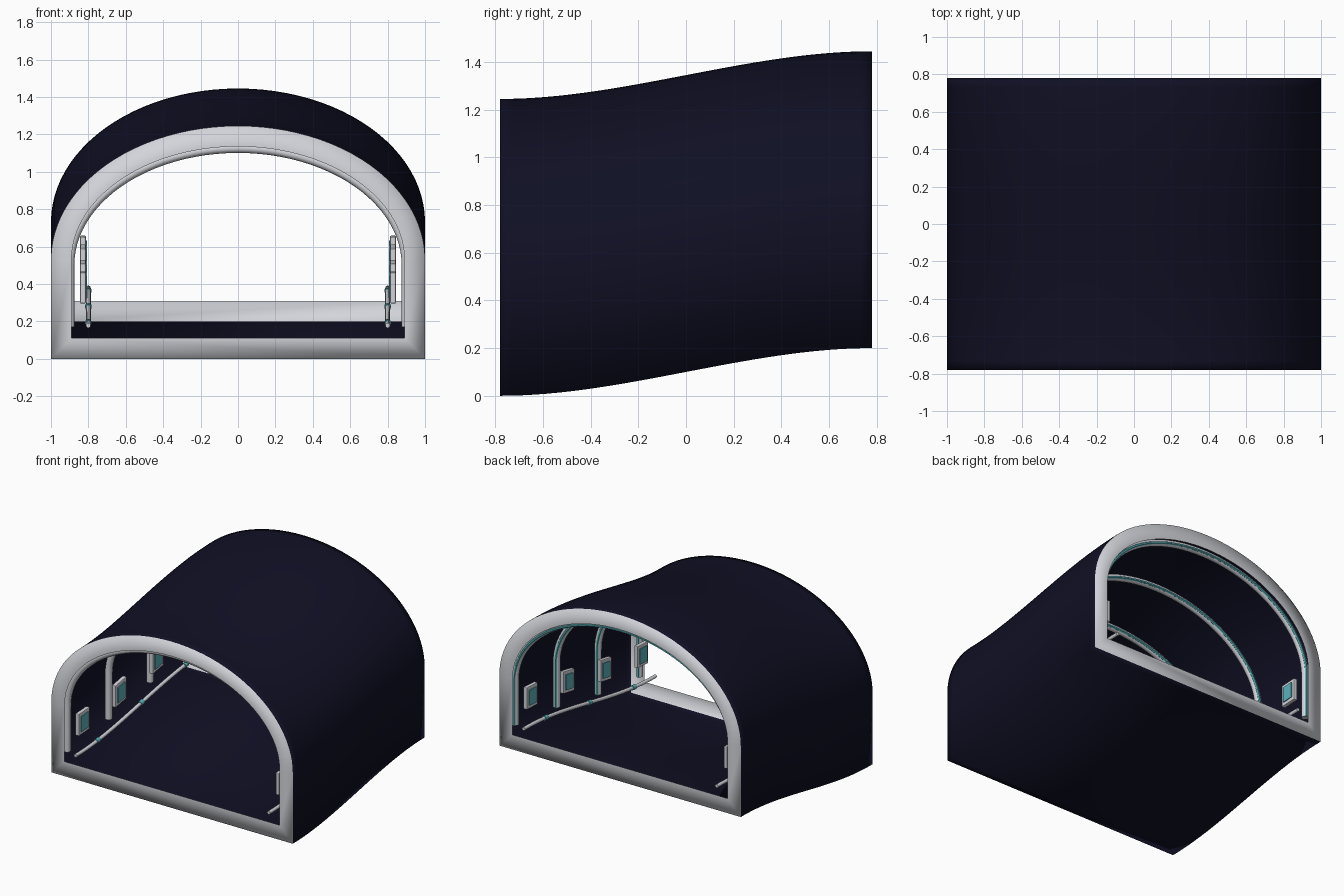
import bpy, bmesh, math
from mathutils import Vector

cube = bpy.data.objects.get("Cube")
if cube:
    bpy.data.objects.remove(cube, do_unlink=True)

HALF = 0.78      # half length of the tunnel
RISE = 0.2       # how far the back end climbs
RIM = 0.11       # width of the end frames


def material(name, rgb):
    m = bpy.data.materials.new(name)
    m.use_nodes = True
    m.diffuse_color = (*rgb, 1)
    m.node_tree.nodes["Principled BSDF"].inputs["Base Color"].default_value = (*rgb, 1)
    return m


NAVY = material("dark navy", (0.005, 0.005, 0.018))
WHITE = material("pale grey", (0.65, 0.66, 0.7))
TEAL = material("teal", (0.1, 0.45, 0.5))


def lift(y):
    """Smooth climb of the floor along the tunnel."""
    t = min(max((y + HALF) / (2 * HALF), 0), 1)
    return RISE * t * t * (3 - 2 * t)


def arch(half_width, foot, spring, height, steps=48):
    """Points of an arch with straight legs, from right foot to left foot."""
    pts = [(half_width, foot)]
    for i in range(steps + 1):
        a = math.pi * i / steps
        pts.append((half_width * math.cos(a), spring + height * math.sin(a)))
    return pts + [(-half_width, foot)]


def mesh_object(name, bm, mats):
    me = bpy.data.meshes.new(name)
    bm.to_mesh(me)
    bm.free()
    for m in mats:
        me.materials.append(m)
    ob = bpy.data.objects.new(name, me)
    bpy.context.collection.objects.link(ob)
    return ob


def tube(name, points, radius, mat, sides=3):
    """Round bar along a path."""
    cu = bpy.data.curves.new(name, "CURVE")
    cu.dimensions = "3D"
    cu.bevel_depth = radius
    cu.bevel_resolution = sides
    cu.use_fill_caps = True
    sp = cu.splines.new("POLY")
    sp.points.add(len(points) - 1)
    for p, co in zip(sp.points, points):
        p.co = (*co, 1)
    cu.materials.append(mat)
    ob = bpy.data.objects.new(name, cu)
    bpy.context.collection.objects.link(ob)
    return ob


def box(name, center, size, mat, bevel=0.0):
    """Box sheared to follow the climb."""
    bm = bmesh.new()
    bmesh.ops.create_cube(bm, size=1)
    for v in bm.verts:
        v.co = Vector(center) + Vector([c * s for c, s in zip(v.co, size)])
    if bevel:
        bmesh.ops.bevel(bm, geom=bm.edges[:], offset=bevel, segments=2,
                        affect="EDGES", profile=0.5)
    for v in bm.verts:
        v.co.z += lift(v.co.y)
    return mesh_object(name, bm, [mat])


# Thin tunnel skin with a flat frame at each end
def build_shell():
    outer = arch(1.0, 0.0, 0.53, 0.715)
    inner = []
    n = len(outer)
    for i, (x, z) in enumerate(outer):
        if i in (0, n - 1):
            inner.append((math.copysign(1 - RIM, x), RIM))
            continue
        a = math.pi * (i - 1) / (n - 3)
        nrm = Vector((math.cos(a) * 0.715, math.sin(a))).normalized()
        inner.append((x - RIM * nrm.x, z - RIM * nrm.y))
    bm = bmesh.new()

    def ring(pts, y):
        return [bm.verts.new((x, y, z + lift(y))) for x, z in pts]

    def bridge(a, b, mat):
        for i in range(n):
            j = (i + 1) % n
            f = bm.faces.new((a[i], a[j], b[j], b[i]))
            f.material_index = mat
            f.smooth = True

    steps = 32
    rings = [ring(outer, -HALF + 2 * HALF * k / steps) for k in range(steps + 1)]
    for a, b in zip(rings, rings[1:]):
        bridge(a, b, 0)
    bridge(ring(inner, -HALF), rings[0], 1)
    bridge(rings[-1], ring(inner, HALF), 1)
    bmesh.ops.recalc_face_normals(bm, faces=bm.faces[:])
    # make sure the roof faces outward
    roof = max(bm.faces, key=lambda f: f.calc_center_median().z - 9 * f.material_index)
    if roof.normal.z < 0:
        bmesh.ops.reverse_faces(bm, faces=bm.faces[:])
    mesh_object("tunnel_shell", bm, [NAVY, WHITE])


build_shell()

# Arched ribs, each with a glowing strip on its back side
for k, y in enumerate((-0.735, -0.245, 0.245, 0.735)):
    path = arch(0.9, 0.17, 0.5, 0.625)
    tube(f"rib_{k + 1}", [(x, y, z + lift(y)) for x, z in path], 0.025, WHITE)
    path = arch(0.893, 0.17, 0.5, 0.618)
    ys = y + 0.022
    tube(f"rib_light_{k + 1}", [(x, ys, z + lift(y)) for x, z in path], 0.01, TEAL, 1)

for side, label in ((1, "left"), (-1, "right")):
    # Wall panels with screens
    for k, y in enumerate((-0.655, -0.22, 0.22, 0.655)):
        box(f"{label}_panel_{k + 1}", (side * 0.829, y, 0.377),
            (0.03, 0.13, 0.165), WHITE, 0.006)
        box(f"{label}_screen_{k + 1}", (side * 0.812, y, 0.377),
            (0.008, 0.085, 0.115), TEAL)
    # Handrail and its collars
    ys = [-HALF + 2 * HALF * i / 24 for i in range(25)]
    tube(f"{label}_handrail", [(side * 0.8, y, 0.178 + lift(y)) for y in ys], 0.013, WHITE)
    for k, y in enumerate((-0.52, 0.0, 0.52)):
        ends = (y - 0.018, y + 0.018)
        tube(f"{label}_collar_{k + 1}",
             [(side * 0.8, e, 0.178 + lift(e)) for e in ends], 0.018, TEAL)

# Turn the bars into smooth meshes
bpy.ops.object.select_all(action="DESELECT")
bars = [o for o in bpy.context.scene.objects if o.type == "CURVE"]
for o in bars:
    o.select_set(True)
bpy.context.view_layer.objects.active = bars[0]
bpy.ops.object.convert(target="MESH")
bpy.ops.object.shade_smooth_by_angle(angle=math.radians(40))
